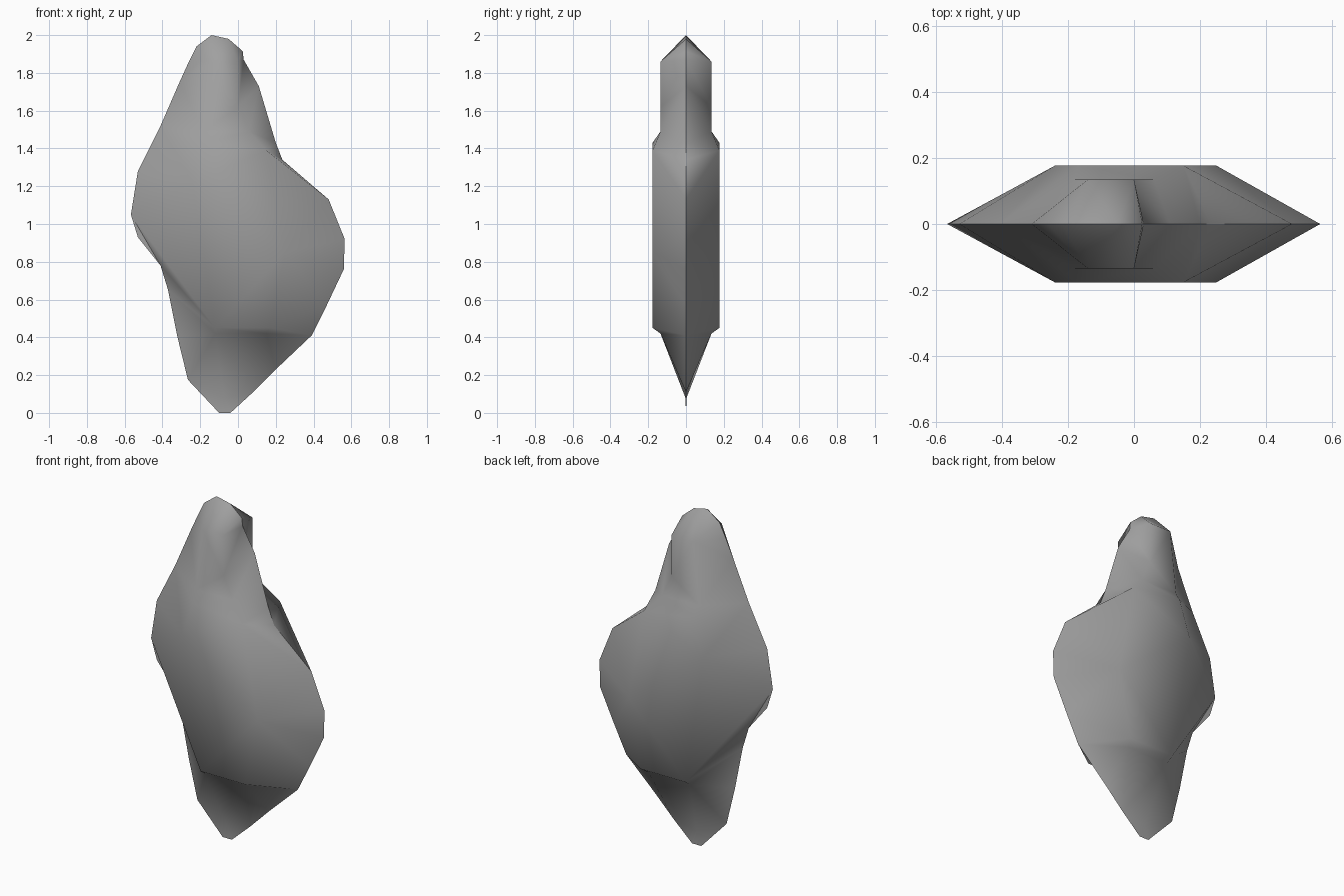
import bpy, bmesh
from mathutils import Vector
from mathutils.geometry import delaunay_2d_cdt

if "Cube" in bpy.data.objects:
    bpy.data.objects.remove(bpy.data.objects["Cube"])

# Thin rim of the stone, as x and z, clockwise from the top
rim = [(-.14, 2), (-.05, 1.98), (.025, 1.915), (.03, 1.87), (.11, 1.73),
       (.2, 1.43), (.235, 1.34), (.48, 1.13), (.565, .92), (.56, .76),
       (.47, .57), (.39, .41), (.2, .23), (.08, .11), (-.04, 0), (-.1, 0),
       (-.265, .175), (-.32, .4), (-.37, .65), (-.41, .78), (-.53, .93),
       (-.567, 1.05), (-.53, 1.28), (-.41, 1.52), (-.31, 1.75), (-.26, 1.86),
       (-.22, 1.94)]

# Raised plateaus on each side: depth and outline
head = (.135, [(-.14, 1.86), (0, 1.86), (0, 1.62), (.06, 1.49), (-.18, 1.49)])
body = (.177, [(-.17, 1.43), (.15, 1.39), (.25, .85), (.17, .45),
               (-.12, .45), (-.24, 1.22)])
foot = (.135, [(-.12, .42), (.15, .42)])
tip = (.003, [(-.07, .08)])

points, depth, edges = [], [], []


def add_loop(y, outline):
    first, n = len(points), len(outline)
    points.extend(Vector(p) for p in outline)
    depth.extend([y] * n)
    if n > 1:
        edges.extend((first + i, first + (i + 1) % n) for i in range(n if n > 2 else 1))


def crease(a, b):
    edges.append((points.index(Vector(a)), points.index(Vector(b))))


add_loop(0, rim)
for part in (head, body, foot, tip):
    add_loop(*part)

# Head folds
crease((-.14, 1.86), (-.31, 1.75))
crease((0, 1.62), (.03, 1.87))
crease((-.18, 1.49), (-.41, 1.52))
# Body folds
crease((.15, 1.39), (.235, 1.34))
crease((.15, 1.39), (.48, 1.13))
crease((.17, .45), (.39, .41))
crease((-.12, .45), (-.567, 1.05))
crease((-.24, 1.22), (-.53, 1.28))
# Foot fold
crease((-.12, .42), (-.37, .65))

# Fill the outline, then raise it on the front and the back
flat, _, tris, origin, _, _ = delaunay_2d_cdt(points, edges, [], 1, 1e-5)
bm = bmesh.new()
for side in (-1, 1):
    vs = [bm.verts.new((p.x, side * depth[o[0]], p.y)) for p, o in zip(flat, origin)]
    for t in tris:
        bm.faces.new([vs[i] for i in t])
bmesh.ops.remove_doubles(bm, verts=bm.verts, dist=1e-4)
bmesh.ops.recalc_face_normals(bm, faces=bm.faces)

# Soft surface with a sharp rim
for face in bm.faces:
    face.smooth = True
for edge in bm.edges:
    edge.smooth = any(abs(v.co.y) > 1e-4 for v in edge.verts)

mesh = bpy.data.meshes.new("stone")
bm.to_mesh(mesh)
bm.free()
stone = bpy.data.objects.new("stone", mesh)
bpy.context.collection.objects.link(stone)

# Plain grey
grey = bpy.data.materials.new("stone grey")
grey.use_nodes = True
colour = (.35, .35, .35, 1)
grey.diffuse_color = colour
grey.node_tree.nodes["Principled BSDF"].inputs["Base Color"].default_value = colour
mesh.materials.append(grey)
